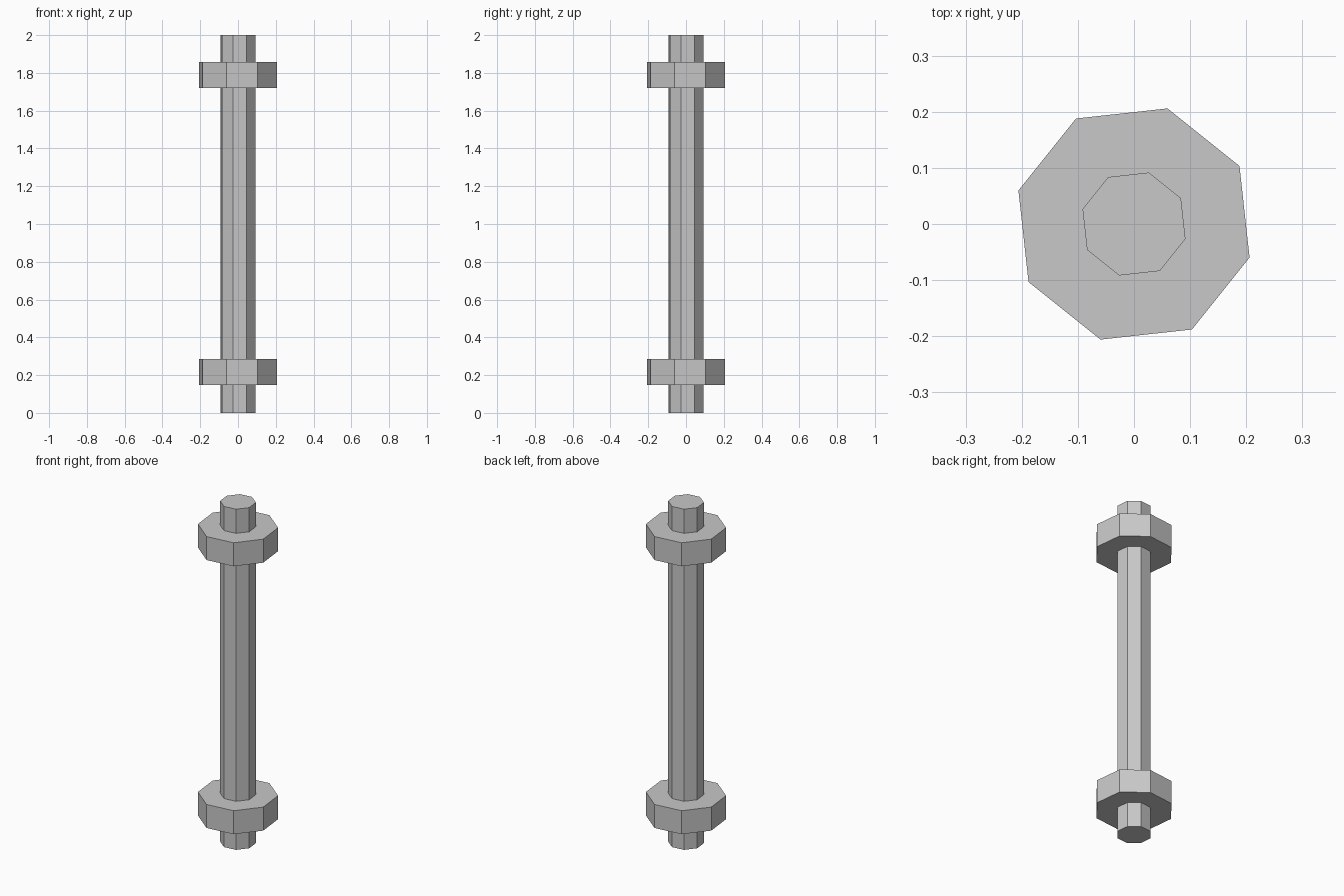
import bpy
import bmesh
from math import radians
from mathutils import Matrix

cube = bpy.data.objects.get("Cube")
if cube:
    bpy.data.objects.remove(cube, do_unlink=True)

SIDES = 8
TWIST = radians(-16.2)

# Plain grey metal
metal = bpy.data.materials.new("grey_metal")
metal.use_nodes = True
grey = (0.58, 0.58, 0.58, 1)
metal.diffuse_color = grey
metal.node_tree.nodes["Principled BSDF"].inputs["Base Color"].default_value = grey


def prism(name, radius, bottom, top):
    """Flat-sided upright octagonal prism between two heights."""
    bm = bmesh.new()
    place = Matrix.Translation((0, 0, (bottom + top) / 2)) @ Matrix.Rotation(TWIST, 4, "Z")
    bmesh.ops.create_cone(bm, cap_ends=True, segments=SIDES, radius1=radius,
                          radius2=radius, depth=top - bottom, matrix=place)
    mesh = bpy.data.meshes.new(name)
    bm.to_mesh(mesh)
    bm.free()
    mesh.materials.append(metal)
    obj = bpy.data.objects.new(name, mesh)
    bpy.context.collection.objects.link(obj)
    return obj


# Central rod
prism("rod", 0.0955, 0, 2)

# Collars near both ends
for name, bottom in (("lower_collar", 0.147), ("upper_collar", 1.72)):
    prism(name, 0.2145, bottom, bottom + 0.138)
